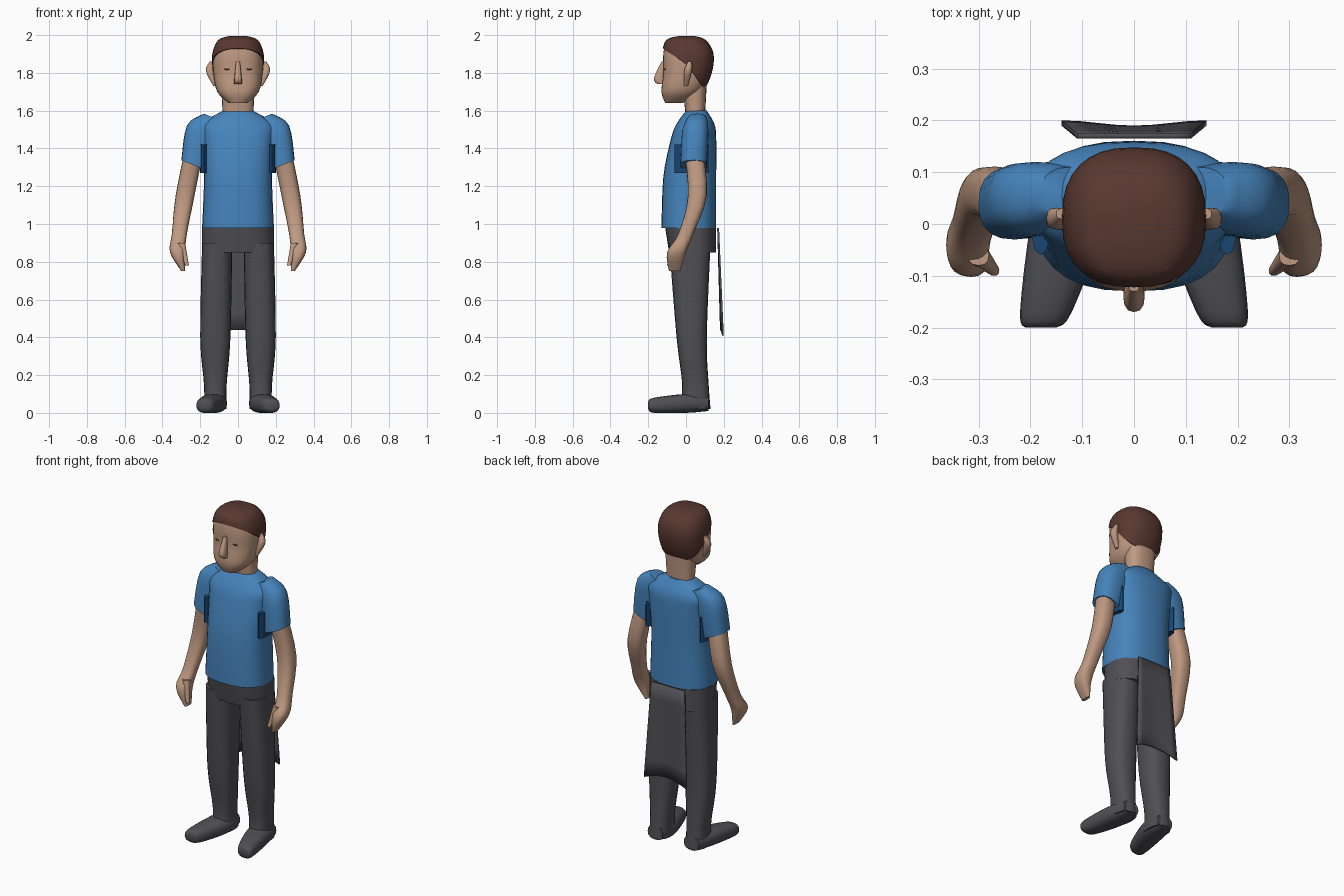
import bpy, bmesh, math
from mathutils import Vector

cube = bpy.data.objects.get("Cube")
if cube:
    bpy.data.objects.remove(cube, do_unlink=True)


def material(name, *rgb):
    mat = bpy.data.materials.new(name)
    mat.use_nodes = True
    mat.diffuse_color = (*rgb, 1)
    shader = mat.node_tree.nodes["Principled BSDF"]
    shader.inputs["Base Color"].default_value = (*rgb, 1)
    return mat


skin = material("skin", 0.52, 0.32, 0.22)
blue = material("shirt blue", 0.06, 0.23, 0.5)
navy = material("shadow blue", 0.01, 0.06, 0.17)
grey = material("trouser grey", 0.08, 0.08, 0.09)
brown = material("hair brown", 0.1, 0.04, 0.03)


def finish(name, bm, *mats):
    """Turn a bmesh into a smooth shaded object that keeps its hard edges."""
    bmesh.ops.recalc_face_normals(bm, faces=bm.faces)
    mesh = bpy.data.meshes.new(name)
    bm.to_mesh(mesh)
    bm.free()
    for mat in mats:
        mesh.materials.append(mat)
    ob = bpy.data.objects.new(name, mesh)
    bpy.context.collection.objects.link(ob)
    bpy.ops.object.select_all(action="DESELECT")
    ob.select_set(True)
    bpy.context.view_layer.objects.active = ob
    bpy.ops.object.shade_smooth_by_angle(angle=math.radians(50))
    return ob


def spline(stations, steps=4):
    """Fill in a smooth run of sections between the given ones."""
    points = [Vector(station) for station in stations]
    padded = [points[0], *points, points[-1]]
    sections = []
    for before, start, end, after in zip(padded, padded[1:], padded[2:], padded[3:]):
        leave, arrive = (end - before) / 2, (after - start) / 2
        for step in range(steps):
            t = step / steps
            ease = t * t * (3 - 2 * t)
            sections.append(start.lerp(end, ease)
                            + leave * t * (1 - t) ** 2 - arrive * t * t * (1 - t))
    return sections + [points[-1]]


def loft_mesh(stations, side=1, sides=20, along_y=False, tilt=0):
    """Skin rounded-square sections of (x, y, z, half width, half depth)."""
    bm = bmesh.new()
    loops = []
    for x, y, z, width, depth in spline(stations):
        loop = []
        for i in range(sides):
            turn = math.tau * i / sides
            u, v = (math.copysign(abs(w) ** 0.8, w) for w in (math.cos(turn), math.sin(turn)))
            u, v = u * width, v * depth
            offset = Vector((u, 0, v)) if along_y else Vector((u, v, u * tilt))
            point = Vector((x, y, z)) + offset
            point.x *= side
            loop.append(bm.verts.new(point))
        loops.append(loop)
    for low, high in zip(loops, loops[1:]):
        for i in range(sides):
            bm.faces.new((low[i - 1], low[i], high[i], high[i - 1]))
    bm.faces.new(loops[0])
    bm.faces.new(loops[-1])
    return bm


def loft(name, mat, stations, **options):
    return finish(name, loft_mesh(stations, **options), mat)


def centred(rows):
    """Rows of (z, half width, front y, back y) become sections on the middle line."""
    return [(0, (front + back) / 2, z, width, (back - front) / 2)
            for z, width, front, back in rows]


# Shirt body
loft("shirt", blue, centred([
    (0.98, 0.19, -0.13, 0.16), (1.25, 0.18, -0.12, 0.16), (1.45, 0.19, -0.08, 0.16),
    (1.53, 0.19, -0.05, 0.15), (1.6, 0.08, 0, 0.11)]), sides=28)

# Trouser hips
loft("hips", grey, centred([(0.85, 0.19, -0.09, 0.16), (0.98, 0.19, -0.11, 0.16)]), sides=28)

# Cloth hanging behind, wider and wavier towards the hem
bm = bmesh.new()
bmesh.ops.create_grid(bm, x_segments=8, y_segments=6, size=1)
for vert in bm.verts:
    across, down = vert.co.x, (1 - vert.co.y) / 2
    wave = 0.01 * down * math.cos(across * math.pi)
    vert.co = (across * (0.11 + 0.03 * down),
               0.17 + 0.02 * down - wave / 2,
               0.98 - down * (0.54 + 0.03 * across ** 2))
cloth = finish("back_cloth", bm, grey)
thickness = cloth.modifiers.new("thickness", "SOLIDIFY")
thickness.thickness = 0.01
thickness.offset = 0

# Neck
loft("neck", skin, centred([(1.56, 0.08, 0, 0.1), (1.74, 0.09, -0.02, 0.11)]))

# Head, with the hair split off along two slanted cuts and raised a little
bm = loft_mesh(centred([
    (1.64, 0.05, -0.11, -0.02), (1.7, 0.11, -0.13, 0.08), (1.8, 0.13, -0.12, 0.13),
    (1.9, 0.13, -0.12, 0.14), (1.97, 0.1, -0.1, 0.1), (1.99, 0.04, -0.03, 0.04)]), sides=32)
hairlines = [(Vector((0, -0.12, 1.93)), Vector((0, 0.7, 1))),
             (Vector((0, 0, 1.85)), Vector((0, 1.4, 1)))]
for point, normal in hairlines:
    bmesh.ops.bisect_plane(bm, geom=bm.verts[:] + bm.edges[:] + bm.faces[:],
                           plane_co=point, plane_no=normal)
bmesh.ops.recalc_face_normals(bm, faces=bm.faces)
hair = [face for face in bm.faces
        if any((face.calc_center_median() - point).dot(normal) > 0
               for point, normal in hairlines)]
for face in hair:
    face.material_index = 1
bmesh.ops.inset_region(bm, faces=hair, thickness=0.001, depth=0.006)
head = finish("head_and_hair", bm, skin, brown)
bpy.context.view_layer.update()

# Nose
loft("nose", skin, [(0, -0.12, 1.86, 0.01, 0.01), (0, -0.14, 1.77, 0.02, 0.03),
                    (0, -0.13, 1.74, 0.02, 0.02)], sides=12)

for side, tag in ((1, "left_"), (-1, "right_")):
    # Eye line, laid on the face
    hit, spot, normal, index = head.ray_cast(Vector((side * 0.06, -1, 1.82)), Vector((0, 1, 0)))
    bm = bmesh.new()
    bmesh.ops.create_uvsphere(bm, u_segments=12, v_segments=6, radius=0.015)
    bmesh.ops.scale(bm, verts=bm.verts, vec=(1, 0.2, 0.3))
    eye = finish(tag + "eye", bm, brown)
    eye.location = spot
    eye.rotation_euler.z = math.atan2(normal.x, -normal.y)

    # Ear
    loft(tag + "ear", skin, [(0.12, 0, 1.73, 0.01, 0.01), (0.15, 0.01, 1.81, 0.02, 0.02),
                             (0.14, 0.02, 1.86, 0.01, 0.01)], side=side, sides=12)

    # Sleeve and the dark fold under the arm
    loft(tag + "sleeve", blue, [(0.12, 0.06, 1.56, 0.06, 0.05), (0.19, 0.05, 1.49, 0.08, 0.07),
                                (0.23, 0.04, 1.31, 0.07, 0.07)], side=side, tilt=0.4)
    loft(tag + "armpit_fold", navy, [(0.18, 0.03, z, 0.02, 0.09) for z in (1.27, 1.42)],
         side=side, sides=12)

    # Arm, hand and thumb
    loft(tag + "arm", skin, [
        (0.23, 0.04, 1.4, 0.05, 0.05), (0.28, 0.06, 1.15, 0.05, 0.05),
        (0.31, 0, 0.95, 0.04, 0.04), (0.32, -0.05, 0.85, 0.04, 0.05),
        (0.29, -0.06, 0.75, 0.01, 0.03)], side=side)
    loft(tag + "thumb", skin, [(0.3, -0.06, 0.9, 0.02, 0.02), (0.27, -0.09, 0.78, 0.01, 0.01)],
         side=side, sides=12)

    # Trouser leg and shoe
    loft(tag + "leg", grey, [
        (0.11, 0.02, 0.9, 0.08, 0.11), (0.12, 0.03, 0.4, 0.08, 0.08),
        (0.12, 0.05, 0.15, 0.06, 0.07), (0.12, 0.05, 0.02, 0.06, 0.08)], side=side)
    loft(tag + "shoe", grey, [
        (0.12, 0.12, 0.05, 0.05, 0.04), (0.13, 0, 0.05, 0.07, 0.05),
        (0.17, -0.17, 0.04, 0.05, 0.04), (0.18, -0.2, 0.04, 0.03, 0.02)],
        side=side, along_y=True)
